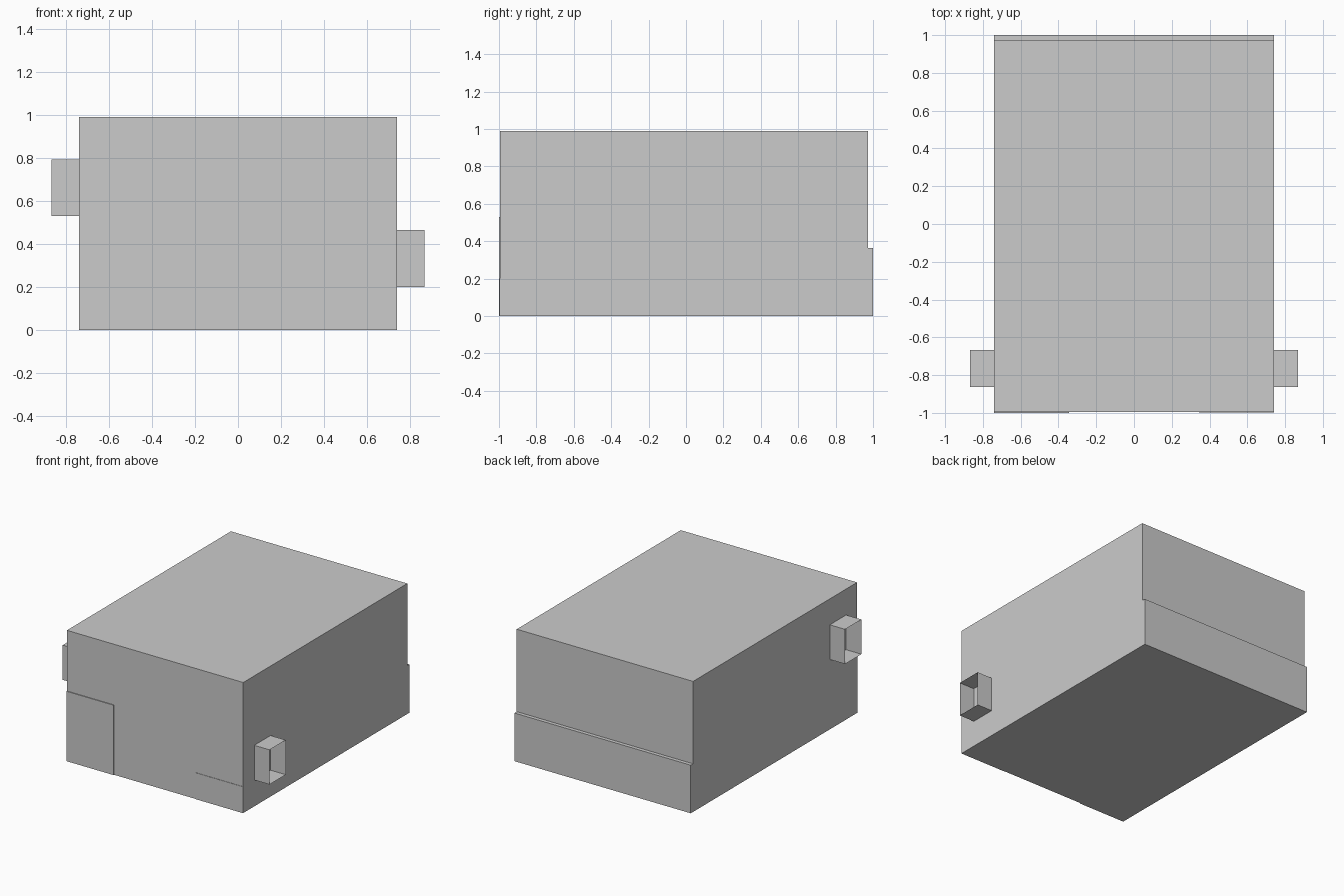
import bpy, bmesh

if "Cube" in bpy.data.objects:
    bpy.data.objects.remove(bpy.data.objects["Cube"])

HALF_W = 0.74


def finish(name, bm):
    bmesh.ops.recalc_face_normals(bm, faces=bm.faces[:])
    mesh = bpy.data.meshes.new(name)
    bm.to_mesh(mesh)
    bm.free()
    obj = bpy.data.objects.new(name, mesh)
    bpy.context.collection.objects.link(obj)


def prism(name, profile, x0, x1):
    """Extrude a (y, z) profile along x, capped at both ends."""
    bm = bmesh.new()
    face = bm.faces.new([bm.verts.new((x0, y, z)) for y, z in profile])
    geom = bmesh.ops.extrude_face_region(bm, geom=[face], use_keep_orig=True)["geom"]
    verts = [v for v in geom if isinstance(v, bmesh.types.BMVert)]
    bmesh.ops.translate(bm, verts=verts, vec=(x1 - x0, 0, 0))
    finish(name, bm)


def open_sleeve(name, x0, x1, y0, y1, z0, z1):
    """Thin rectangular sleeve, open at its outer end."""
    bm = bmesh.new()
    corners = [(y0, z0), (y1, z0), (y1, z1), (y0, z1)]
    rings = [[bm.verts.new((x, y, z)) for y, z in corners] for x in (x0, x1)]
    for i in range(4):
        j = (i + 1) % 4
        bm.faces.new((rings[0][i], rings[0][j], rings[1][j], rings[1][i]))
    finish(name, bm)


# Main block with the low ledge along the back
prism("main_body", [(-0.994, 0), (1, 0), (1, 0.365), (0.972, 0.365),
                    (0.972, 0.99), (-0.994, 0.99)], -HALF_W, HALF_W)

# Shallow raised panels on the front corners
for name, x0, x1, front, top in (
        ("front_left_panel", -HALF_W, -0.345, -1.0, 0.53),
        ("front_right_panel", 0.345, HALF_W, -0.997, 0.2)):
    prism(name, [(front, 0), (-0.994, 0), (-0.994, top), (front, top)], x0, x1)

# Open side sleeves, left one higher than the right
for name, side, z0 in (("left_sleeve", -1, 0.53), ("right_sleeve", 1, 0.2)):
    open_sleeve(name, side * HALF_W, side * 0.868, -0.862, -0.667, z0, z0 + 0.263)
